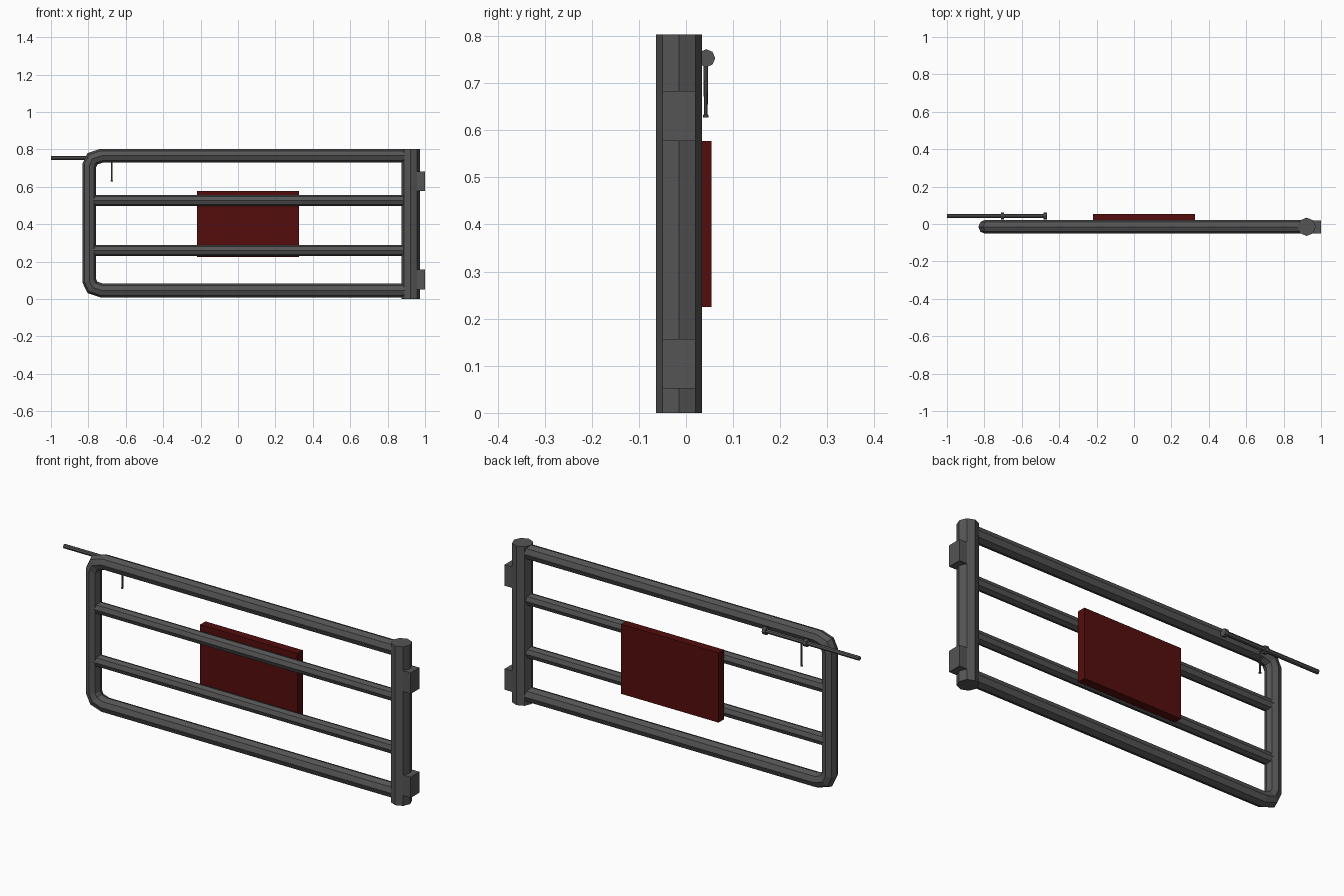
import bpy, bmesh, math
from mathutils import Vector

cube = bpy.data.objects.get("Cube")
if cube:
    bpy.data.objects.remove(cube, do_unlink=True)


def material(name, rgb):
    m = bpy.data.materials.new(name)
    m.use_nodes = True
    m.diffuse_color = (*rgb, 1)
    m.node_tree.nodes["Principled BSDF"].inputs["Base Color"].default_value = (*rgb, 1)
    return m


STEEL = material("dark grey steel", (0.09, 0.09, 0.09))
RED = material("dark red", (0.09, 0.004, 0.004))
GATE_Y = -0.015


def finish(name, bm, mat):
    bmesh.ops.recalc_face_normals(bm, faces=bm.faces)
    mesh = bpy.data.meshes.new(name)
    bm.to_mesh(mesh)
    bm.free()
    mesh.materials.append(mat)
    obj = bpy.data.objects.new(name, mesh)
    bpy.context.collection.objects.link(obj)
    return obj


def tube(name, path, radius, y=GATE_Y, sides=8):
    """Mitred tube along (x, z) points; radius is one value or one per point."""
    bm = bmesh.new()
    pts = [Vector(p) for p in path]
    radii = radius if isinstance(radius, (list, tuple)) else [radius] * len(pts)
    rings = []
    for i, p in enumerate(pts):
        before = (p - pts[i - 1]).normalized() if i else (pts[1] - p).normalized()
        after = (pts[i + 1] - p).normalized() if i < len(pts) - 1 else before
        mid = (before + after).normalized()
        side = Vector((-mid.y, mid.x)) / mid.dot(before)
        ring = []
        for k in range(sides):
            a = math.tau * k / sides
            q = p + side * radii[i] * math.cos(a)
            ring.append(bm.verts.new((q.x, y + radii[i] * math.sin(a), q.y)))
        rings.append(ring)
    for r0, r1 in zip(rings, rings[1:]):
        for k in range(sides):
            n = (k + 1) % sides
            bm.faces.new((r0[k], r0[n], r1[n], r1[k]))
    bm.faces.new(rings[0])
    bm.faces.new(rings[-1])
    return finish(name, bm, STEEL)


def box(name, low, high, mat):
    bm = bmesh.new()
    bmesh.ops.create_cube(bm, size=1)
    for v in bm.verts:
        v.co = [(a + b) / 2 + c * (b - a) for a, b, c in zip(low, high, v.co)]
    return finish(name, bm, mat)


# Hinge post with two hinge blocks
POST_X = 0.923
tube("hinge_post", [(POST_X, 0), (POST_X, 0.803)], 0.049)
for label, z0, z1 in (("lower", 0.052, 0.157), ("upper", 0.577, 0.683)):
    box(label + "_hinge", (POST_X, -0.05, z0), (1.0, 0.02, z1), STEEL)

# Outer frame, a single tube bent at the two free corners
MID_Z = 0.406
upper_half = [(POST_X, 0.766), (-0.73, 0.766), (-0.778, 0.75), (-0.795, 0.715)]
lower_half = [(x, 2 * MID_Z - z) for x, z in reversed(upper_half)]
tube("outer_frame", upper_half + lower_half, 0.037)

# Middle rails
for label, z in (("lower", 0.26), ("upper", 0.527)):
    tube(label + "_rail", [(-0.795, z), (POST_X, z)], 0.03)

# Sign plate on the back
box("sign_plate", (-0.22, 0.012, 0.225), (0.325, 0.0545, 0.577), RED)

# Sliding latch: rod, two eyelets and a drop handle
ROD_Y, ROD_Z = 0.043, 0.753
tube("latch_rod", [(-1.0, ROD_Z), (-0.47, ROD_Z)], 0.011, ROD_Y)
for label, x in (("outer", -0.703), ("inner", -0.475)):
    tube(label + "_eyelet", [(x - 0.009, ROD_Z), (x + 0.009, ROD_Z)], 0.019, ROD_Y)
tube("latch_handle", [(-0.675, ROD_Z), (-0.675, 0.634), (-0.675, 0.632), (-0.675, 0.627)],
     [0.005, 0.004, 0.006, 0.006], ROD_Y - 0.001)
